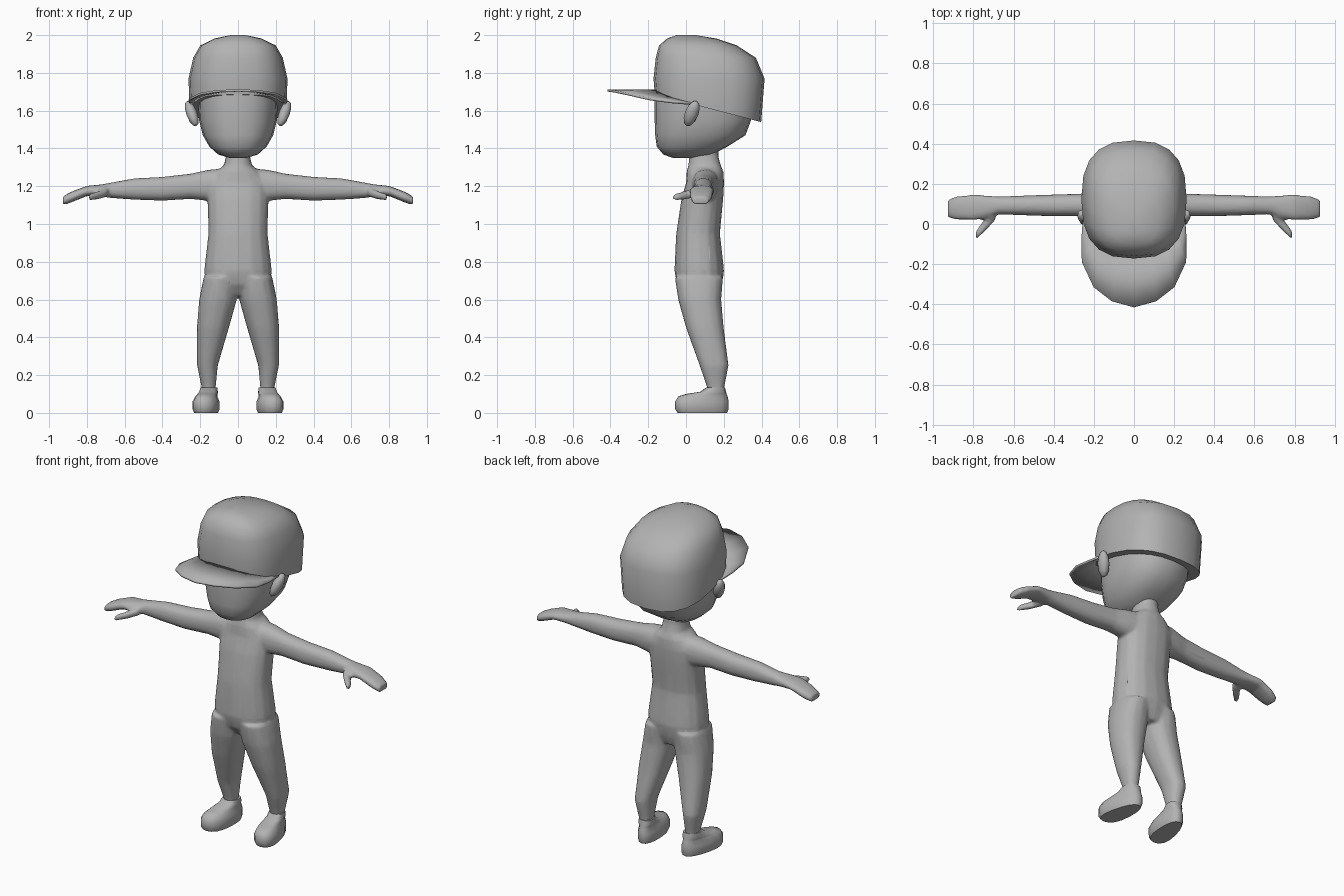
import bpy, bmesh, math
from mathutils import Vector, Matrix

if "Cube" in bpy.data.objects:
    bpy.data.objects.remove(bpy.data.objects["Cube"])

grey = bpy.data.materials.new("plain grey")
grey.diffuse_color = (0.45, 0.45, 0.45, 1)
grey.use_nodes = True
grey.node_tree.nodes["Principled BSDF"].inputs["Base Color"].default_value = grey.diffuse_color


def oval(a0, a1, b0, b1, n=16, p=2.3):
    """Rounded outline filling the box a0..a1 by b0..b1."""
    pts = []
    for i in range(n):
        t = 2 * math.pi * i / n
        c, s = math.cos(t), math.sin(t)
        u = math.copysign(abs(c) ** (2 / p), c)
        v = math.copysign(abs(s) ** (2 / p), s)
        pts.append(((a0 + a1) / 2 + u * (a1 - a0) / 2,
                    (b0 + b1) / 2 + v * (b1 - b0) / 2))
    return pts


def loft(bm, rings):
    """Skin a list of rings and close both ends."""
    vs = [[bm.verts.new(q) for q in r] for r in rings]
    n = len(vs[0])
    for a, b in zip(vs, vs[1:]):
        for i in range(n):
            j = (i + 1) % n
            bm.faces.new((a[i], a[j], b[j], b[i]))
    bm.faces.new(vs[0][::-1])
    bm.faces.new(vs[-1])


def finish(name, bm, angle=50):
    bmesh.ops.recalc_face_normals(bm, faces=bm.faces[:])
    me = bpy.data.meshes.new(name)
    bm.to_mesh(me)
    bm.free()
    ob = bpy.data.objects.new(name, me)
    bpy.context.collection.objects.link(ob)
    me.materials.append(grey)
    bpy.ops.object.select_all(action='DESELECT')
    ob.select_set(True)
    bpy.context.view_layer.objects.active = ob
    bpy.ops.object.shade_smooth_by_angle(angle=math.radians(angle))
    return ob


def stack(bm, rows, n=16, p=2.3):
    """Loft upwards from rows of z, x0, x1, y0, y1."""
    loft(bm, [[(x, y, z) for x, y in oval(x0, x1, y0, y1, n, p)]
              for z, x0, x1, y0, y1 in rows])


# Body: torso with neck, legs, arms and thumbs, fused into one skin
bm = bmesh.new()
torso = [(.62, .08, 0, .17), (.68, .165, -.045, .19), (.75, .18, -.062, .202),
         (.95, .157, -.052, .18), (1.13, .162, -.025, .197), (1.22, .16, 0, .202),
         (1.28, .115, .003, .198), (1.31, .075, .012, .185),
         (1.36, .064, .018, .172), (1.42, .064, .02, .172)]
stack(bm, [(z, -r, r, y0, y1) for z, r, y0, y1 in torso])
leg = [(.05, .125, .19, .115, .2), (.13, .118, .192, .113, .202),
       (.25, .107, .217, .072, .226), (.45, .048, .218, 0, .2),
       (.6, .006, .206, -.042, .187), (.72, .0, .182, -.06, .197)]
arm = [(.05, 1.13, 1.297, .03, .18), (.16, 1.122, 1.287, .033, .17),
       (.25, 1.132, 1.267, .038, .152), (.4, 1.123, 1.25, .038, .147),
       (.55, 1.128, 1.242, .043, .142), (.68, 1.138, 1.218, .048, .137),
       (.72, 1.145, 1.21, .03, .142), (.8, 1.148, 1.202, .018, .147),
       (.88, 1.115, 1.172, .02, .14), (.927, 1.098, 1.147, .03, .122)]
thumb = [(.69, 1.145, 1.19, .02, .08), (.74, 1.13, 1.175, -.035, .03),
         (.79, 1.122, 1.158, -.08, -.038)]
for s in (-1, 1):
    stack(bm, [(z, s * a, s * b, c, d) for z, a, b, c, d in leg])
    for limb in (arm, thumb):
        loft(bm, [[(s * x, y, z) for z, y in oval(z0, z1, y0, y1)]
                  for x, z0, z1, y0, y1 in limb])
body = finish("body", bm)
rm = body.modifiers.new("fuse", 'REMESH')
rm.mode, rm.voxel_size, rm.use_smooth_shade = 'VOXEL', .009, True
sm = body.modifiers.new("soften", 'SMOOTH')
sm.factor, sm.iterations = .5, 8
dc = body.modifiers.new("simplify", 'DECIMATE')
dc.ratio = .15

# Head: flat face, rounded jaw, deep back
bm = bmesh.new()
head = [(1.35, .045, -.07, .05), (1.368, .105, -.12, .14), (1.41, .152, -.155, .22),
        (1.47, .186, -.163, .315), (1.55, .206, -.166, .345),
        (1.65, .21, -.166, .355), (1.74, .21, -.155, .355)]
stack(bm, [(z, -r, r, a, b) for z, r, a, b in head], 20, 2.4)
finish("head", bm, 60)

# Ears: flattened, tipped outwards at the top and back
bm = bmesh.new()
for s in (-1, 1):
    m = (Matrix.Translation((s * .245, .03, 1.585))
         @ Matrix.Rotation(s * .35, 4, 'Y') @ Matrix.Rotation(-.35, 4, 'X')
         @ Matrix.Diagonal((.03, .036, .075, 1)))
    bmesh.ops.create_uvsphere(bm, u_segments=10, v_segments=6, radius=1, matrix=m)
finish("ears", bm, 60)

# Cap crown: rim slopes down towards the back
bm = bmesh.new()
crown = [(0, .257, -.165, .398), (1.77, .262, -.172, .416), (1.88, .237, -.16, .37),
         (1.945, .2, -.143, .27), (1.982, .125, -.1, .16), (2.0, .04, -.05, .05)]
rings = []
for z, r, a, b in crown:
    rings.append([(x, y, z or 1.643 - .26 * y)
                  for x, y in oval(-r, r, a, b, 20, 2.6)])
loft(bm, rings)
finish("cap_crown", bm, 60)

# Cap brim: thin plate arched downwards at the sides
bm = bmesh.new()
outer = [(-.25, .06), (-.26, -.08), (-.258, -.19), (-.2, -.315), (-.11, -.385), (0, -.415)]
outer += [(-x, y) for x, y in outer[-2::-1]]
inner = [(-.235, .06), (-.235, 0), (-.205, -.08), (-.15, -.125), (-.08, -.15), (0, -.155)]
inner += [(-x, y) for x, y in inner[-2::-1]]


def brim_z(x, y):
    return 1.707 - (abs(x) / .26) ** 2 * (.05 + .13 * (y + .17))


rows = []
for k in (0, .5, 1):
    row = []
    for (ax, ay), (bx, by) in zip(inner, outer):
        x, y = ax + (bx - ax) * k, ay + (by - ay) * k
        row.append(bm.verts.new((x, y, brim_z(x, y))))
    rows.append(row)
for a, b in zip(rows, rows[1:]):
    for i in range(len(a) - 1):
        bm.faces.new((a[i], a[i + 1], b[i + 1], b[i]))
brim = finish("cap_brim", bm)
so = brim.modifiers.new("thickness", 'SOLIDIFY')
so.thickness, so.offset = .012, 0

# Shoes: flat soles, broad toes turned slightly outwards, low heel collar
shoe = [(0, .066, -.045, .218), (.02, .074, -.057, .226), (.06, .074, -.057, .226),
        (.088, .06, -.04, .22), (.1, .05, .0, .215), (.112, .048, .075, .212),
        (.135, .044, .108, .206)]
for s, side in ((-1, "left"), (1, "right")):
    bm = bmesh.new()
    rings = []
    for z, r, a, b in shoe:
        rings.append([(s * (.155 + x * (1 - .25 * max(0, y) / .2 * (z < .09))
                            - .14 * (y - .15)), y, z)
                      for x, y in oval(-r, r, a, b, 16, 2.4)])
    loft(bm, rings)
    finish(side + "_shoe", bm, 50)
